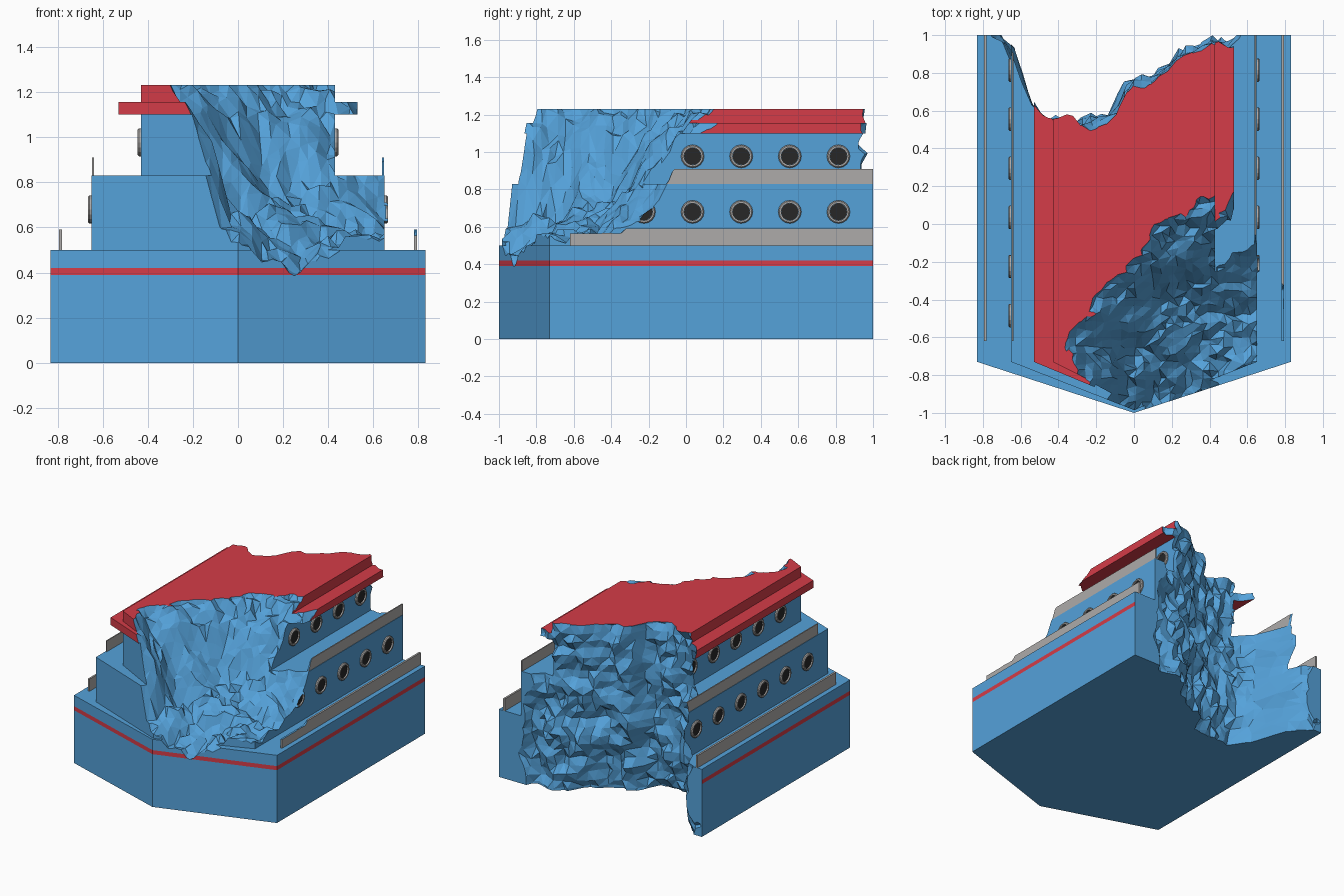
import bpy, bmesh, random
from math import sin, cos, tau
from mathutils import Vector, noise

if "Cube" in bpy.data.objects:
    bpy.data.objects.remove(bpy.data.objects["Cube"])

random.seed(4)

def material(name, rgb):
    m = bpy.data.materials.new(name)
    m.diffuse_color = (*rgb, 1)
    m.use_nodes = True
    m.node_tree.nodes["Principled BSDF"].inputs["Base Color"].default_value = m.diffuse_color
    return m

BLUE = material("blue_paint", (0.09, 0.36, 0.70))
RED = material("red_paint", (0.66, 0.045, 0.065))
GREY = material("rail_grey", (0.42, 0.41, 0.40))
DARK = material("dark_glass", (0.02, 0.02, 0.02))

def finish(bm, name, mats):
    bmesh.ops.recalc_face_normals(bm, faces=bm.faces)
    me = bpy.data.meshes.new(name)
    bm.to_mesh(me)
    bm.free()
    for m in mats:
        me.materials.append(m)
    ob = bpy.data.objects.new(name, me)
    bpy.context.collection.objects.link(ob)
    return ob

def bow_block(name, levels, mats, stripe=None):
    """Stack of bow-shaped outlines; levels are (z, half width, bow tip y)."""
    bm = bmesh.new()
    rings = []
    for z, w, tip in levels:
        pts = [(w, 1), (-w, 1), (-w, -0.73), (0, tip), (w, -0.73)]
        rings.append([bm.verts.new((x, y, z)) for x, y in pts])
    for k in range(len(rings) - 1):
        for i in range(5):
            j = (i + 1) % 5
            f = bm.faces.new((rings[k][i], rings[k][j], rings[k + 1][j], rings[k + 1][i]))
            f.material_index = 1 if k == stripe and i > 0 else 0
    bm.faces.new(rings[0])
    bm.faces.new(rings[-1])
    return finish(bm, name, mats)

def interp(table, t):
    if t <= table[0][0]:
        return table[0][1]
    for (a, p), (b, q) in zip(table, table[1:]):
        if t <= b:
            return p + (q - p) * (t - a) / (b - a)
    return table[-1][1]

def rough_cutter(name, nu, nv, surface, far):
    """Closed solid between a rough grid surface and a flat far side."""
    bm = bmesh.new()
    near = [[surface(i / nu, j / nv) for j in range(nv + 1)] for i in range(nu + 1)]
    g = [[bm.verts.new(p) for p in row] for row in near]
    h = [[bm.verts.new(far(p)) for p in row] for row in near]
    for i in range(nu):
        for j in range(nv):
            for s in (g, h):
                bm.faces.new((s[i][j], s[i + 1][j], s[i + 1][j + 1], s[i][j + 1]))
    for i in range(nu):
        for j in (0, nv):
            bm.faces.new((g[i][j], g[i + 1][j], h[i + 1][j], h[i][j]))
    for j in range(nv):
        for i in (0, nu):
            bm.faces.new((g[i][j], g[i][j + 1], h[i][j + 1], h[i][j]))
    bmesh.ops.triangulate(bm, faces=bm.faces)
    ob = finish(bm, name, [BLUE])
    ob.hide_render = True
    return ob

def jit(a):
    return random.uniform(-a, a)

def clamp(t):
    return min(1, max(0, t))

# Torn slope at the front right: height falls with distance from the roof break
SLOPE = [(-0.3, 1.9), (0.04, 1.36), (0.12, 1.23), (0.28, 1.08), (0.4, 0.86),
         (0.52, 0.67), (0.7, 0.55), (0.95, 0.53)]

def front_surface(u, v):
    x = -0.95 + 2.0 * u + jit(0.014)
    y = -1.2 + 1.7 * v + jit(0.014)
    d = 0.65 * x - 0.76 * y - 0.45 * max(0, -0.05 - x) - 0.2 * max(0, x - 0.25)
    d -= 0.15 * clamp((-0.65 - y) / 0.15) * clamp(-x / 0.1)
    d += 0.09 * noise.noise(Vector((x * 4, y * 4, 3)))
    z = interp(SLOPE, d) + jit(0.03) + 0.06 * noise.noise(Vector((x * 8, y * 8, 1)))
    dip = max(0, 1 - ((x - 0.24) ** 2 + (y + 0.93) ** 2) ** 0.5 / 0.24)
    z = max(z, 0.51 + jit(0.008)) - 0.17 * dip
    if x > 0.7:
        z = max(z, 0.565)
    return Vector((x, y, z))

front_cut = rough_cutter("front_break_cutter", 46, 40, front_surface,
                         lambda p: (p.x, p.y, 2.2))

# Torn wall at the stern
STERN = [(-0.8, 1.06), (-0.72, 1.02), (-0.64, 0.90), (-0.55, 0.64), (-0.45, 0.53), (-0.3, 0.53),
         (-0.1, 0.57), (-0.03, 0.74), (0.12, 0.77), (0.3, 0.90), (0.43, 0.96),
         (0.54, 0.93), (0.62, 1.0), (0.68, 1.06)]

def stern_surface(u, v):
    x = -1.0 + 2.0 * u + jit(0.01)
    z = -0.1 + 1.5 * v + jit(0.012)
    y = interp(STERN, x + 0.05 * noise.noise(Vector((x * 5, z * 7, 2))))
    if y < 1.05:
        y += jit(0.025) + 0.06 * noise.noise(Vector((x * 6, z * 6, 7)))
        y -= 0.2 * max(0, 0.3 - z) * (x < 0.3)
    return Vector((x, y, z))

stern_cut = rough_cutter("stern_break_cutter", 44, 26, stern_surface,
                         lambda p: (p.x, 1.4, p.z))

# Hull, decks and roof
parts = [
    bow_block("hull", [(0, .83, -1), (.39, .83, -1), (.42, .83, -1), (.5, .83, -1)],
              [BLUE, RED], stripe=1),
    bow_block("lower_deck", [(.5, .65, -.985), (.83, .65, -.985)], [BLUE]),
    bow_block("upper_deck", [(.83, .43, -.96), (1.10, .43, -.96)], [BLUE]),
    bow_block("roof", [(1.10, .53, -.95), (1.155, .53, -.95), (1.155, .43, -.945),
                       (1.23, .43, -.945)], [RED]),
]

# Solid side rails
def rails(name, x, w, z0, z1):
    bm = bmesh.new()
    for s in (-1, 1):
        r = bmesh.ops.create_cube(bm, size=1)["verts"]
        bmesh.ops.scale(bm, vec=(w, 1.62, z1 - z0), verts=r)
        bmesh.ops.translate(bm, vec=(s * x, 0.19, (z0 + z1) / 2), verts=r)
    return finish(bm, name, [GREY])

parts.append(rails("lower_rails", 0.787, 0.014, 0.5, 0.59))
parts.append(rails("upper_rails", 0.643, 0.008, 0.83, 0.91))

# Portholes: lathed rings and glass discs in two rows per side
def lathe(bm, profile, x, s, y, z, closed, n=16):
    rings = [[bm.verts.new((s * (x + dx), y + r * cos(tau * i / n), z + r * sin(tau * i / n)))
              for i in range(n)] for dx, r in profile]
    pairs = list(zip(rings, rings[1:] + rings[:1]))
    for a, b in pairs if closed else pairs[:-1]:
        for i in range(n):
            j = (i + 1) % n
            bm.faces.new((a[i], a[j], b[j], b[i]))
    if not closed:
        bm.faces.new(rings[0])
        bm.faces.new(rings[-1])

ring_bm, glass_bm = bmesh.new(), bmesh.new()
RING = [(-0.005, 0.062), (0.009, 0.062), (0.015, 0.056), (0.015, 0.046), (-0.005, 0.046)]
GLASS = [(-0.004, 0.0455), (0.005, 0.0455)]
for x, z in ((0.65, 0.68), (0.43, 0.977)):
    for s in (-1, 1):
        for i in range(6):
            y = 0.815 - 0.26 * i
            lathe(ring_bm, RING, x, s, y, z, True)
            lathe(glass_bm, GLASS, x, s, y, z, False)
parts.append(finish(ring_bm, "porthole_rings", [GREY]))
parts.append(finish(glass_bm, "porthole_glass", [DARK]))

# Tear both breaks out of every part
for ob in parts:
    for cutter in (front_cut, stern_cut):
        m = ob.modifiers.new("break", 'BOOLEAN')
        m.operation = 'DIFFERENCE'
        m.solver = 'EXACT'
        m.material_mode = 'TRANSFER'
        m.object = cutter
dg = bpy.context.evaluated_depsgraph_get()
cut = [bpy.data.meshes.new_from_object(ob.evaluated_get(dg)) for ob in parts]
for ob, me in zip(parts, cut):
    ob.modifiers.clear()
    ob.data = me
for c in (front_cut, stern_cut):
    bpy.data.objects.remove(c)
